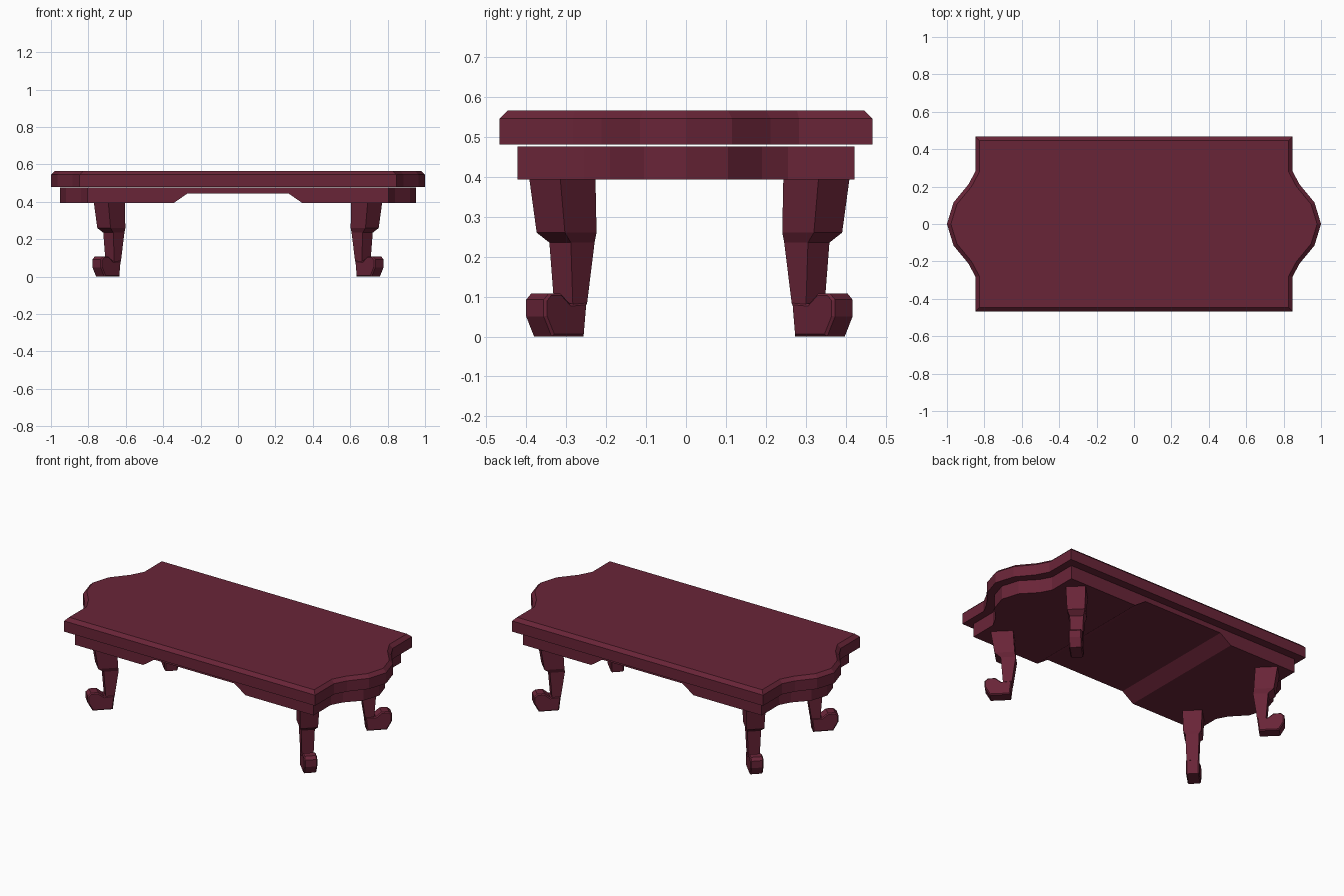
import bpy, bmesh, math
from mathutils import Vector

if "Cube" in bpy.data.objects:
    bpy.data.objects.remove(bpy.data.objects["Cube"])

wood = bpy.data.materials.new("dark wine wood")
wood.diffuse_color = (0.141, 0.018, 0.039, 1)
wood.use_nodes = True
wood.node_tree.nodes["Principled BSDF"].inputs["Base Color"].default_value = wood.diffuse_color


def make_object(name, bm):
    bmesh.ops.recalc_face_normals(bm, faces=bm.faces)
    mesh = bpy.data.meshes.new(name)
    bm.to_mesh(mesh)
    bm.free()
    mesh.materials.append(wood)
    obj = bpy.data.objects.new(name, mesh)
    bpy.context.collection.objects.link(obj)
    return obj


def slab(bm, quarter, z0, z1):
    """Prism from a quarter outline that runs from the tip (y=0) to the corner."""
    upper = quarter + [(-x, y) for x, y in reversed(quarter)]
    outline = upper + [(x, -y) for x, y in reversed(upper[1:-1])]
    base = bm.faces.new([bm.verts.new((x, y, z0)) for x, y in outline])
    out = bmesh.ops.extrude_face_region(bm, geom=[base], use_keep_orig=True)
    top = [v for v in out["geom"] if isinstance(v, bmesh.types.BMVert)]
    bmesh.ops.translate(bm, verts=top, vec=(0, 0, z1 - z0))
    bmesh.ops.recalc_face_normals(bm, faces=bm.faces)
    return [f for f in out["geom"] if isinstance(f, bmesh.types.BMFace)]


# Table top with a chamfered upper rim
bm = bmesh.new()
top = slab(bm, [(1.0, 0), (0.965, 0.115), (0.885, 0.212), (0.847, 0.283), (0.847, 0.467)],
           0.48, 0.545)
bmesh.ops.inset_individual(bm, faces=top, thickness=0.02, depth=0.02, use_even_offset=True)
make_object("table_top", bm)

# Apron with a raised arch running from front to back
bm = bmesh.new()
slab(bm, [(0.953, 0), (0.92, 0.105), (0.84, 0.19), (0.805, 0.255), (0.805, 0.421)],
     0.393, 0.476)
for x in (-0.345, -0.27, 0.27, 0.345):
    bmesh.ops.bisect_plane(bm, geom=bm.verts[:] + bm.edges[:] + bm.faces[:],
                           plane_co=(x, 0, 0), plane_no=(1, 0, 0))
for v in bm.verts:
    if abs(v.co.x) < 0.3 and v.co.z < 0.4:
        v.co.z = 0.445
make_object("apron", bm)

# Leg sections: height, inner reach, outer reach, thickness
SECTIONS = [(0.40, -0.065, 0.060, 0.11), (0.26, -0.074, 0.038, 0.10),
            (0.235, -0.079, 0.005, 0.076), (0.08, -0.057, -0.007, 0.066)]
# Scrolled foot profile: reach, height
FOOT = [(-0.047, 0), (0.066, 0), (0.094, 0.05), (0.094, 0.092), (0.076, 0.108),
        (0.035, 0.108), (0.002, 0.082), (-0.057, 0.086)]


def build_leg(name, sx, sy):
    out = Vector((sx, sy, 0)).normalized()
    side = Vector((-out.y, out.x, 0))
    origin = Vector((sx * 0.69, sy * 0.32 + 0.0085, 0))

    def place(r, w, z):
        return origin + out * r + side * w + Vector((0, 0, z))

    # Foot, with softened edges
    bm = bmesh.new()
    rings = [[bm.verts.new(place(r, w, z)) for r, z in FOOT] for w in (-0.037, 0.037)]
    n = len(FOOT)
    for ring in rings:
        bm.faces.new(ring)
    for i in range(n):
        j = (i + 1) % n
        bm.faces.new((rings[0][i], rings[0][j], rings[1][j], rings[1][i]))
    bmesh.ops.recalc_face_normals(bm, faces=bm.faces)
    rim = [e for e in bm.edges if abs((e.verts[0].co - e.verts[1].co).dot(side)) < 0.01]
    bmesh.ops.bevel(bm, geom=rim, offset=0.006, segments=1, affect='EDGES')

    # Tapered shaft
    loops = []
    for z, r0, r1, t in SECTIONS:
        loops.append([bm.verts.new(place(r, w * t / 2, z))
                      for r, w in ((r0, -1), (r1, -1), (r1, 1), (r0, 1))])
    for a, b in zip(loops, loops[1:]):
        for i in range(4):
            j = (i + 1) % 4
            bm.faces.new((a[i], a[j], b[j], b[i]))
    bm.faces.new(loops[0])
    bm.faces.new(loops[-1])
    make_object(name, bm)


for sx, xname in ((-1, "left"), (1, "right")):
    for sy, yname in ((-1, "front"), (1, "back")):
        build_leg(f"{yname}_{xname}_leg", sx, sy)
